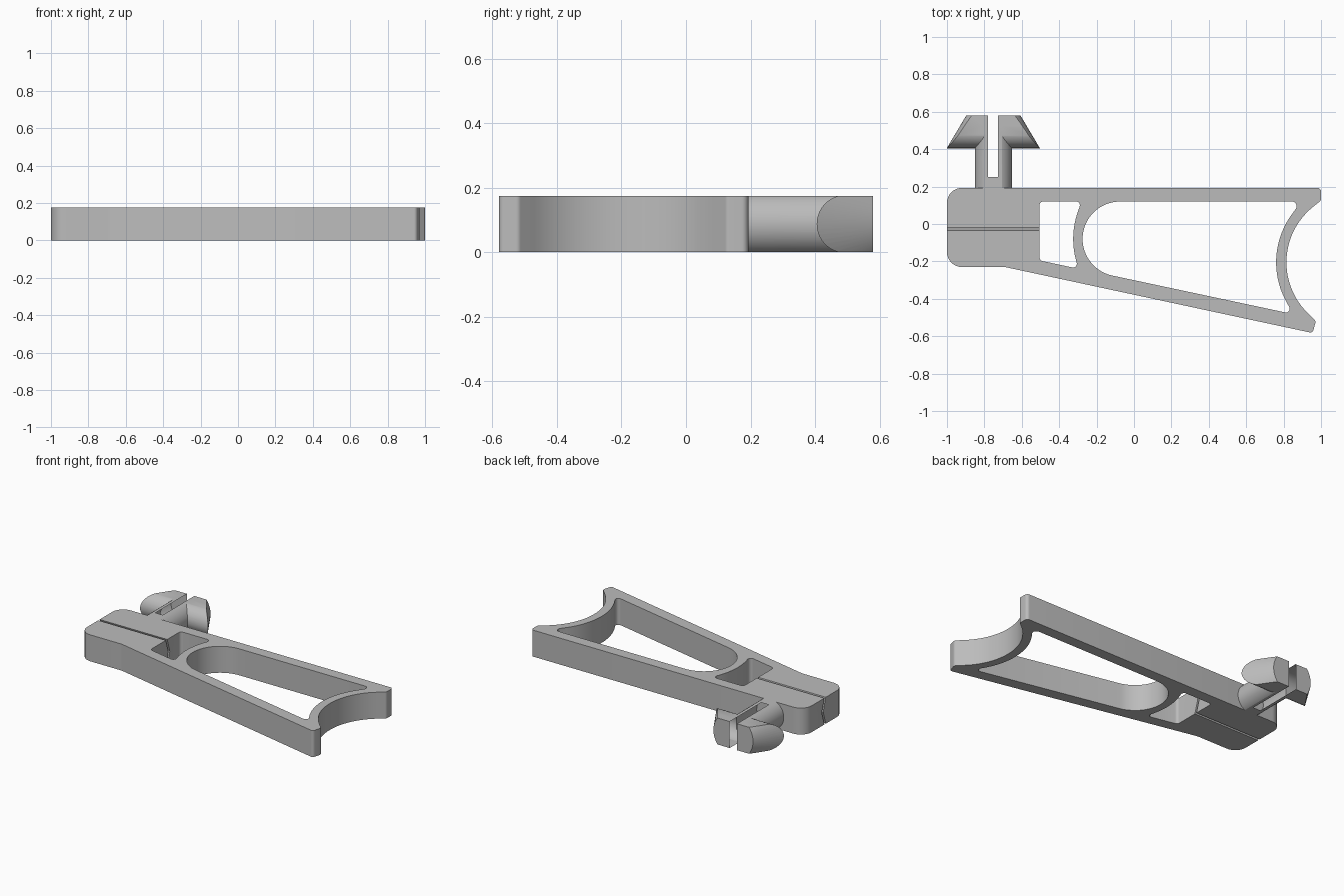
import bpy, bmesh, math
from mathutils import Vector

H = 0.175            # thickness of the whole clip
PIN_X = -0.752       # centre line of the snap pin

cube = bpy.data.objects.get("Cube")
if cube:
    bpy.data.objects.remove(cube, do_unlink=True)

grey = bpy.data.materials.new("light grey")
grey.use_nodes = True
grey.diffuse_color = (0.5, 0.5, 0.5, 1)
grey.node_tree.nodes["Principled BSDF"].inputs["Base Color"].default_value = (0.5, 0.5, 0.5, 1)


def arc(cx, cy, r, a0, a1, n=28):
    """Points on an arc, angles in radians."""
    steps = [a0 + (a1 - a0) * i / n for i in range(n + 1)]
    return [(cx + r * math.cos(a), cy + r * math.sin(a)) for a in steps]


def left_arc(cx, cy, r, y0, y1):
    """Left-hand side of a circle between two heights."""
    a0, a1 = (math.pi - math.asin((y - cy) / r) for y in (y0, y1))
    return arc(cx, cy, r, a0, a1)


def rounded(points):
    """Fillet every point given as (x, y, radius); plain (x, y) points stay."""
    out = []
    for i, p in enumerate(points):
        if len(p) == 2:
            out.append(p)
            continue
        c = Vector(p[:2])
        a = (Vector(points[i - 1][:2]) - c).normalized()
        b = (Vector(points[(i + 1) % len(points)][:2]) - c).normalized()
        half = a.angle(b) / 2
        centre = c + (a + b).normalized() * (p[2] / math.sin(half))
        start = c + a * (p[2] / math.tan(half)) - centre
        end = c + b * (p[2] / math.tan(half)) - centre
        a0 = math.atan2(start.y, start.x)
        turn = math.atan2(start.cross(end), start.dot(end))
        out += arc(centre.x, centre.y, p[2], a0, a0 + turn, 8)
    return out


def prism(name, profile, lo, hi, along_x=False):
    """Extrude a profile along z (xy profile) or along x (yz profile)."""
    bm = bmesh.new()

    def ring(w):
        return [bm.verts.new((w, u, v) if along_x else (u, v, w)) for u, v in profile]

    a, b = ring(lo), ring(hi)
    bm.faces.new(a)
    bm.faces.new(b)
    for i in range(len(a)):
        bm.faces.new((a[i - 1], a[i], b[i], b[i - 1]))
    bmesh.ops.recalc_face_normals(bm, faces=bm.faces)
    mesh = bpy.data.meshes.new(name)
    bm.to_mesh(mesh)
    bm.free()
    mesh.materials.append(grey)
    obj = bpy.data.objects.new(name, mesh)
    bpy.context.collection.objects.link(obj)
    return obj


def cone(name, r0, r1, y0, y1):
    """Round frustum along y on the pin's centre line."""
    bpy.ops.mesh.primitive_cone_add(
        vertices=96, radius1=r0, radius2=r1, depth=y1 - y0,
        location=(PIN_X, (y0 + y1) / 2, H / 2), rotation=(-math.pi / 2, 0, 0))
    obj = bpy.context.object
    obj.name = name
    obj.data.materials.append(grey)
    bpy.ops.object.transform_apply(location=True, rotation=True, scale=True)
    return obj


def combine(obj, tool, operation):
    """Apply a boolean and discard the tool."""
    mod = obj.modifiers.new(operation.lower(), 'BOOLEAN')
    mod.operation, mod.solver, mod.object = operation, 'EXACT', tool
    bpy.context.view_layer.objects.active = obj
    bpy.ops.object.modifier_apply(modifier=mod.name)
    bpy.data.objects.remove(tool, do_unlink=True)


def box(x0, x1, y0, y1):
    return [(x0, y0), (x1, y0), (x1, y1), (x0, y1)]


# Body: tapering frame with a concave end
body = prism("clip_frame", rounded(
    [(-1, 0.193, 0.08), (-1, -0.23, 0.08), (-0.69, -0.23, 0.1),
     (0.955, -0.583, 0.018), (0.972, -0.52, 0.018)]
    + left_arc(1.195, -0.205, 0.38, -0.47, 0.09)
    + [(1, 0.126, 0.018), (1, 0.193, 0.02)]), 0, H)

# Large window: round at one end, following the concave wall at the other
window = prism("window_cutter", rounded(
    [(0.894, 0.12, 0.025)]
    + arc(-0.075, -0.08, 0.2, math.pi / 2, math.pi * 1.5 - 0.21)
    + [(0.852, -0.482, 0.02)]
    + left_arc(1.195, -0.205, 0.435, -0.42, 0.05)), -0.1, H + 0.1)
combine(body, window, 'DIFFERENCE')

# Small window beside the solid block
pocket = prism("pocket_cutter", rounded(
    [(-0.281, 0.12, 0.02), (-0.505, 0.12, 0.02),
     (-0.505, -0.195, 0.02), (-0.298, -0.239, 0.02)]
    + left_arc(0.115, -0.08, 0.44, -0.19, 0.07)), -0.1, H + 0.1)
combine(body, pocket, 'DIFFERENCE')

# Chevron slit that splits the solid block
top, mid = H + 0.01, H / 2
slit = prism("slit_cutter", [
    (-0.037, -0.01), (-0.022, -0.01), (0.008, mid),
    (-0.022, top), (-0.037, top), (-0.007, mid)], -1.1, -0.45, along_x=True)
combine(body, slit, 'DIFFERENCE')

# Pin head: cone trimmed flat above and below, rounded underneath
pin = cone("snap_pin", 0.249, 0.145, 0.405, 0.58)
span = math.asin(mid / 0.09)
head_trim = prism("head_trim", arc(0.495, mid, 0.09, math.pi - span, math.pi + span)
                  + [(0.7, 0), (0.7, H)], -1.2, -0.3, along_x=True)
combine(pin, head_trim, 'INTERSECT')

# Pin shaft: flattened cylinder
shaft = cone("shaft", 0.099, 0.099, 0.193, 0.53)
combine(shaft, prism("shaft_trim", box(-1.2, -0.3, 0, 0.7), 0, H), 'INTERSECT')
combine(pin, shaft, 'UNION')

# Slot that lets the two pin halves flex
combine(pin, prism("slot_cutter", box(-0.78, -0.726, 0.25, 0.7), -0.1, H + 0.1), 'DIFFERENCE')

# Smooth the curved walls, keep the edges crisp
for obj in (body, pin):
    bpy.ops.object.select_all(action='DESELECT')
    obj.select_set(True)
    bpy.context.view_layer.objects.active = obj
    bpy.ops.object.shade_smooth_by_angle(angle=math.radians(25))
